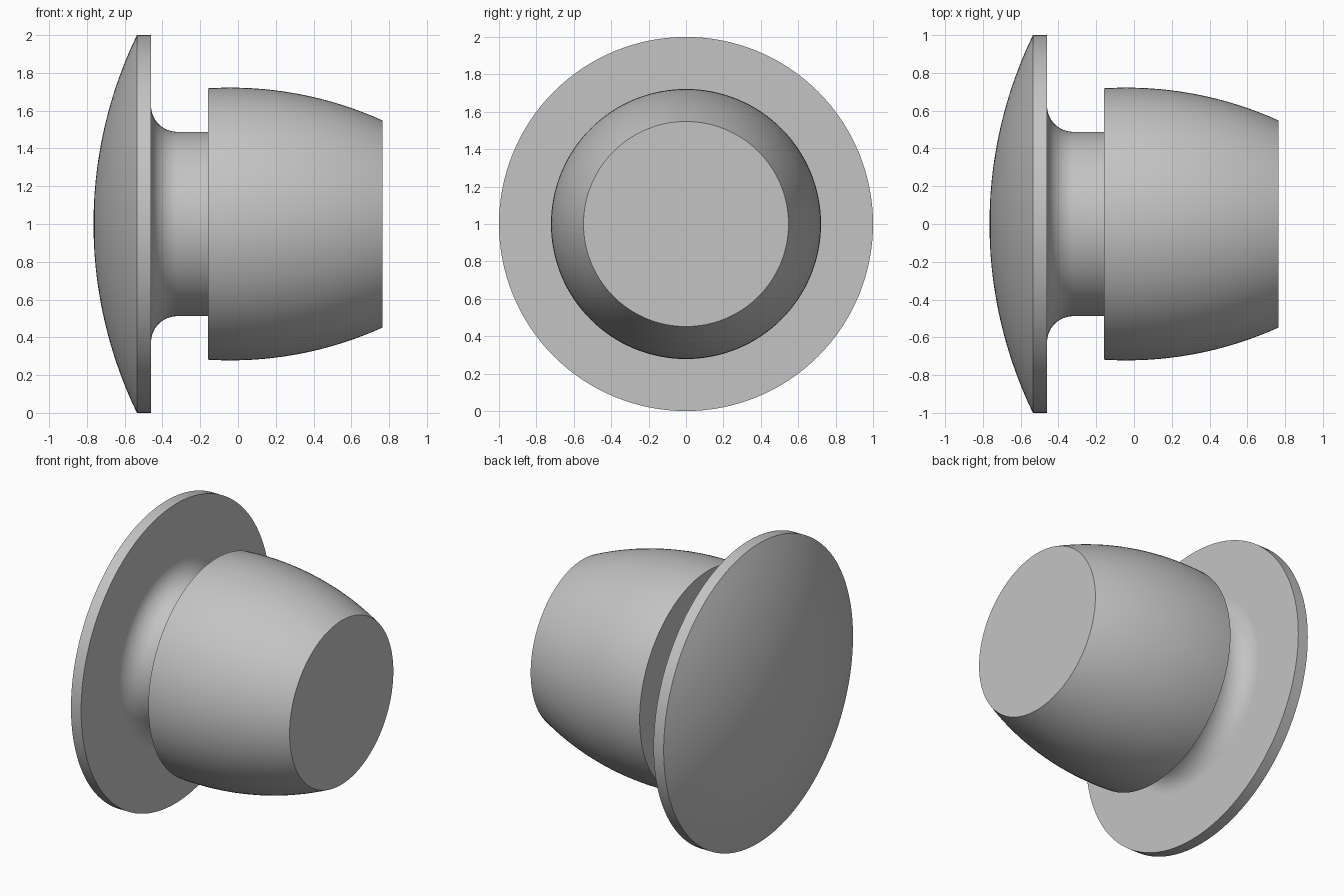
import bpy
import bmesh
from math import sin, cos, asin, pi, radians
from mathutils import Matrix, Vector

cube = bpy.data.objects.get("Cube")
if cube:
    bpy.data.objects.remove(cube, do_unlink=True)

SEGMENTS = 128
AXIS_HEIGHT = 1.0

grey = bpy.data.materials.new("plain grey")
grey.use_nodes = True
colour = (0.55, 0.55, 0.55, 1)
grey.diffuse_color = colour
grey.node_tree.nodes["Principled BSDF"].inputs["Base Color"].default_value = colour


def arc(cx, cr, radius, start, end, steps):
    """Points (x, radius from axis) along a circular arc."""
    angles = [start + (end - start) * i / steps for i in range(steps + 1)]
    return [(cx + radius * cos(a), cr + radius * sin(a)) for a in angles]


def lathe(name, profile):
    """Turn an (x, radius) profile around the horizontal x axis."""
    bm = bmesh.new()
    verts = [bm.verts.new((x, 0, r)) for x, r in profile]
    edges = [bm.edges.new(pair) for pair in zip(verts, verts[1:])]
    bmesh.ops.spin(bm, geom=verts + edges, cent=(0, 0, 0), axis=(1, 0, 0),
                   angle=2 * pi, steps=SEGMENTS, use_merge=True)
    bmesh.ops.remove_doubles(bm, verts=bm.verts, dist=0.0001)
    bmesh.ops.recalc_face_normals(bm, faces=bm.faces)
    # Make the widest outward-facing ring point away from the axis
    face = max(bm.faces, key=lambda f: Vector(f.calc_center_median().yz).length
               * (abs(f.normal.x) < 0.9))
    centre = face.calc_center_median()
    if face.normal.y * centre.y + face.normal.z * centre.z < 0:
        bmesh.ops.reverse_faces(bm, faces=bm.faces)
    bm.transform(Matrix.Translation((0, 0, AXIS_HEIGHT)))
    mesh = bpy.data.meshes.new(name)
    bm.to_mesh(mesh)
    bm.free()
    mesh.materials.append(grey)
    obj = bpy.data.objects.new(name, mesh)
    bpy.context.collection.objects.link(obj)
    bpy.ops.object.select_all(action="DESELECT")
    obj.select_set(True)
    bpy.context.view_layer.objects.active = obj
    bpy.ops.object.shade_smooth_by_angle(angle=radians(20))
    return obj


# Main dimensions along the axis
dome_tip, rim_front, rim_back = -0.765, -0.535, -0.46
barrel_start, barrel_end = -0.16, 0.765
neck_r, fillet_r = 0.488, 0.138

# Domed head with a thin cylindrical rim and flat underside
sag = rim_front - dome_tip
dome_r = (1 + sag * sag) / (2 * sag)
dome = arc(dome_tip + dome_r, 0, dome_r, pi, pi - asin(1 / dome_r), 24)
lathe("domed_head", dome + [(rim_back, 1), (rim_back, neck_r + fillet_r)])

# Neck flaring into the head
fillet = arc(rim_back + fillet_r, neck_r + fillet_r, fillet_r, pi, 1.5 * pi, 16)
lathe("neck", fillet + [(barrel_start, neck_r)])

# Bulging barrel with a flat end
bulge_x, bulge_r, curve_r = -0.04, 0.722, 1.95
side = arc(bulge_x, bulge_r - curve_r, curve_r,
           pi / 2 + asin((bulge_x - barrel_start) / curve_r),
           pi / 2 - asin((barrel_end - bulge_x) / curve_r), 24)
lathe("barrel", [(barrel_start, neck_r)] + side + [(barrel_end, 0)])
